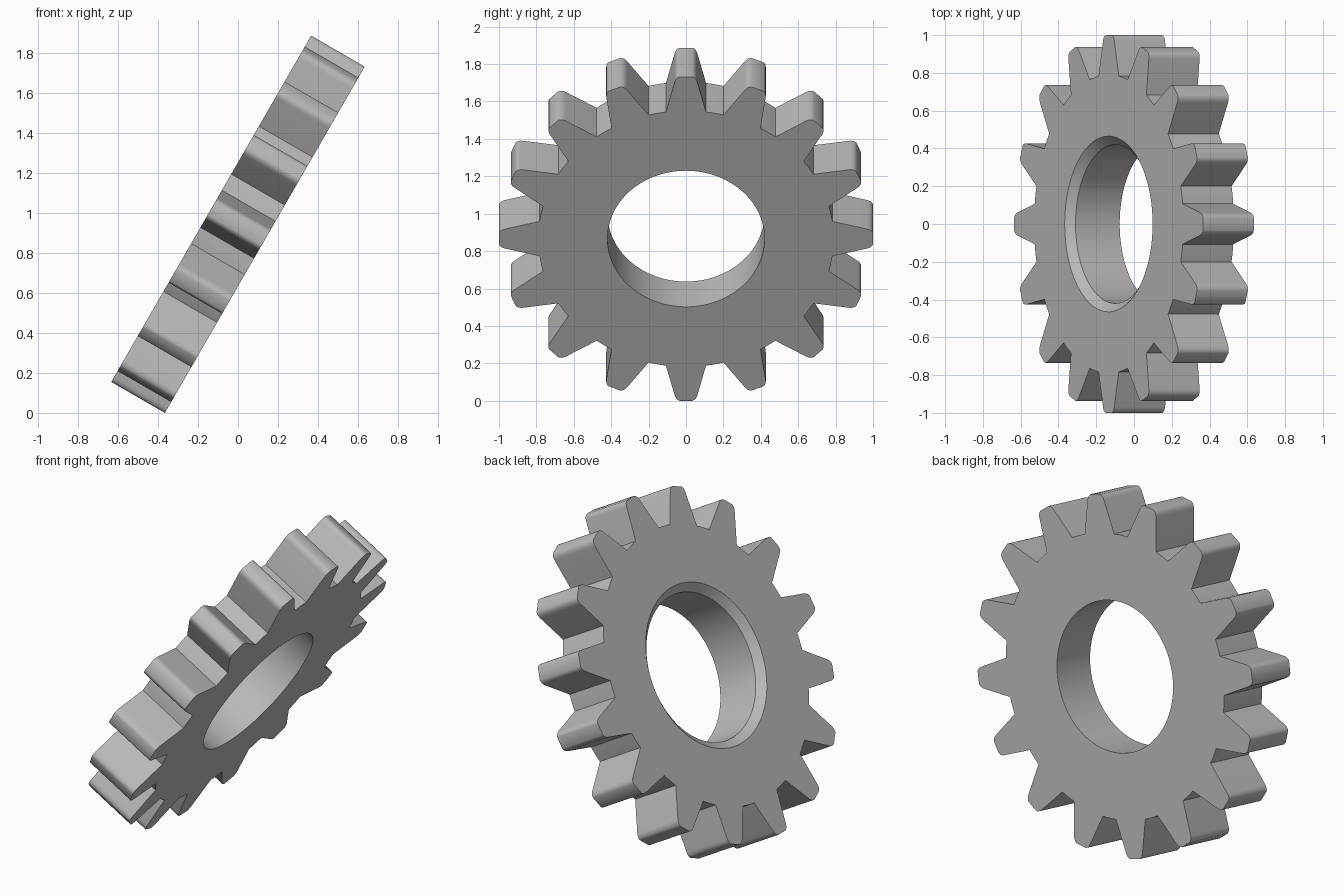
import bpy, bmesh, math
from mathutils import Matrix

if "Cube" in bpy.data.objects:
    bpy.data.objects.remove(bpy.data.objects["Cube"])

TEETH = 16
HALF = 0.155                     # half of the gear thickness
ROOT, TIP = 0.79, 1.0
BORE, BORE_WIDE, CHAMFER = 0.42, 0.465, 0.04


def polar(r, a):
    return (r * math.cos(a), r * math.sin(a))


def tooth_profile():
    """One tooth pointing along +x, followed by its root gap."""
    root_half = math.radians(7.8)
    pitch = 2 * math.pi / TEETH
    # straight flank, then a rounded corner at the tip
    p0, p1, p2 = (0.968, 0.060), (0.993, 0.0535), (TIP, 0.034)
    corner = []
    for i in range(6):
        t = i / 5
        corner.append(tuple((1 - t) ** 2 * a + 2 * t * (1 - t) * b + t * t * c
                            for a, b, c in zip(p0, p1, p2)))
    upper = corner[::-1] + [polar(ROOT, root_half)]
    lower = [(x, -y) for x, y in reversed(upper)]
    gap = pitch - 2 * root_half
    floor = [polar(ROOT, root_half + gap * i / 3) for i in (1, 2)]
    return lower + upper + floor


# outline of the whole gear
tooth = tooth_profile()
outline = []
for k in range(TEETH):
    a = 2 * math.pi * k / TEETH
    c, s = math.cos(a), math.sin(a)
    outline += [(x * c - y * s, x * s + y * c) for x, y in tooth]
count = len(outline)
start = math.atan2(tooth[0][1], tooth[0][0])


def circle(r):
    return [polar(r, start + 2 * math.pi * i / count) for i in range(count)]


# loops around the cross-section: toothed rim, chamfered mouth, bore
bm = bmesh.new()
sections = [(outline, -HALF), (outline, HALF), (circle(BORE_WIDE), HALF),
            (circle(BORE), HALF - CHAMFER), (circle(BORE), -HALF)]
loops = [[bm.verts.new((x, y, z)) for x, y in pts] for pts, z in sections]
for n, low in enumerate(loops):
    high = loops[(n + 1) % len(loops)]
    for i in range(count):
        j = (i + 1) % count
        bm.faces.new((low[i], low[j], high[j], high[i]))
bmesh.ops.recalc_face_normals(bm, faces=bm.faces)

# lean the gear and stand it on the ground
bm.transform(Matrix.Rotation(math.radians(-60), 4, 'Y'))
bm.transform(Matrix.Translation((0, 0, -min(v.co.z for v in bm.verts))))

mesh = bpy.data.meshes.new("gear")
bm.to_mesh(mesh)
bm.free()
gear = bpy.data.objects.new("gear", mesh)
bpy.context.collection.objects.link(gear)

steel = bpy.data.materials.new("grey steel")
steel.diffuse_color = (0.5, 0.5, 0.5, 1)
steel.use_nodes = True
steel.node_tree.nodes["Principled BSDF"].inputs["Base Color"].default_value = steel.diffuse_color
mesh.materials.append(steel)

bpy.context.view_layer.objects.active = gear
gear.select_set(True)
bpy.ops.object.shade_smooth_by_angle(angle=math.radians(30))
